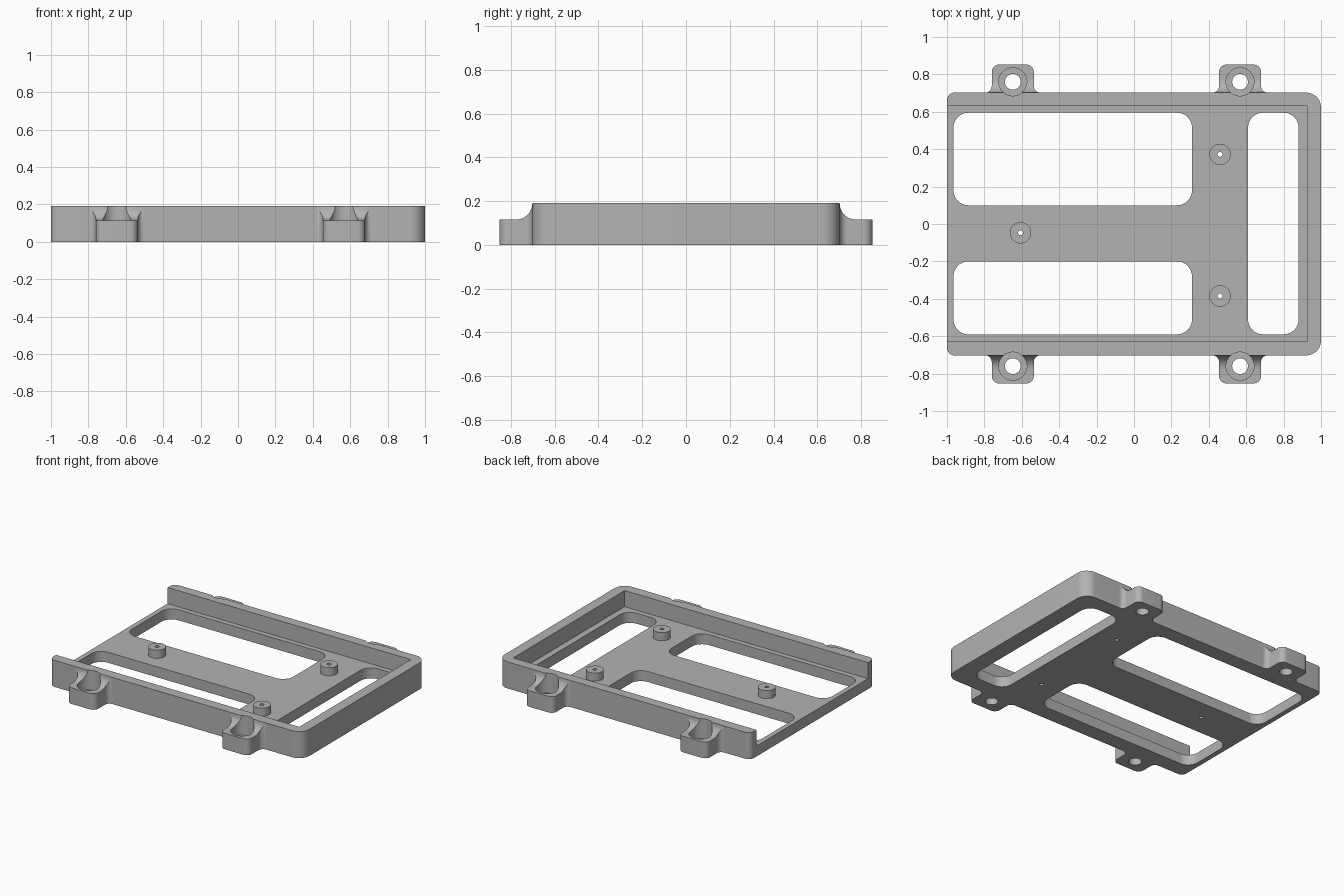
import bpy, bmesh, math
from mathutils import Matrix, Vector

if "Cube" in bpy.data.objects:
    bpy.data.objects.remove(bpy.data.objects["Cube"], do_unlink=True)

grey = bpy.data.materials.new("plain grey")
grey.use_nodes = True
grey.diffuse_color = (0.45, 0.45, 0.45, 1)
grey.node_tree.nodes["Principled BSDF"].inputs["Base Color"].default_value = grey.diffuse_color

HEIGHT, FLOOR, EAR_TOP = 0.19, 0.075, 0.115
WALL_Y, EAR_Y, HOLE_Y = 0.7025, 0.8525, 0.76


def rounded(corners, steps=10):
    """Outline from right-angled (x, y, radius) corners."""
    out = []
    for i, (x, y, r) in enumerate(corners):
        p = Vector((x, y))
        if not r:
            out.append(p)
            continue
        u = (Vector(corners[i - 1][:2]) - p).normalized()
        v = (Vector(corners[(i + 1) % len(corners)][:2]) - p).normalized()
        for k in range(steps + 1):
            t = math.pi / 2 * k / steps
            out.append(p + r * (u * (1 - math.sin(t)) + v * (1 - math.cos(t))))
    return out


def rect(x0, x1, y0, y1, left=0, right=0):
    return rounded([(x0, y0, left), (x1, y0, right), (x1, y1, right), (x0, y1, left)])


def disc(x, y, r, n=48):
    return [Vector((x + r * math.cos(math.tau * k / n), y + r * math.sin(math.tau * k / n)))
            for k in range(n)]


def prism(name, outline, z0, z1, matrix=Matrix()):
    bm = bmesh.new()
    face = bm.faces.new([bm.verts.new((p.x, p.y, z0)) for p in outline])
    top = bmesh.ops.extrude_face_region(bm, geom=[face])["geom"]
    bmesh.ops.translate(bm, vec=(0, 0, z1 - z0),
                        verts=[g for g in top if isinstance(g, bmesh.types.BMVert)])
    bm.transform(matrix)
    bmesh.ops.recalc_face_normals(bm, faces=bm.faces)
    mesh = bpy.data.meshes.new(name)
    bm.to_mesh(mesh)
    bm.free()
    mesh.materials.append(grey)
    obj = bpy.data.objects.new(name, mesh)
    bpy.context.collection.objects.link(obj)
    return obj


def combine(target, tool, operation):
    tool.hide_render = True
    mod = target.modifiers.new("combine", "BOOLEAN")
    mod.operation, mod.object, mod.solver = operation, tool, "EXACT"
    bpy.context.view_layer.objects.active = target
    bpy.ops.object.modifier_apply(modifier=mod.name)
    bpy.data.objects.remove(tool, do_unlink=True)


def cut(target, outline, z0, z1, matrix=Matrix()):
    combine(target, prism("cutter", outline, z0, z1, matrix), "DIFFERENCE")


# Tray body with a pocket open on the right-hand end
tray = prism("mounting_tray", rect(-1, 1, -WALL_Y, WALL_Y, 0.04, 0.08), 0, HEIGHT)
cut(tray, rect(-1.2, 0.925, -0.628, 0.632), FLOOR, 0.4)

# Floor windows
for x0, x1, y0, y1 in ((-0.965, 0.31, 0.10, 0.595),
                       (-0.965, 0.31, -0.59, -0.20),
                       (0.61, 0.88, -0.59, 0.595)):
    cut(tray, rect(x0, x1, y0, y1, 0.08, 0.08), -0.1, 0.3)

# Screw ears, blended into the side walls and scooped on top
x_along = Matrix(((0, 0, 1, 0), (1, 0, 0, 0), (0, 1, 0, 0), (0, 0, 0, 1)))
scoop = rounded([(WALL_Y, 0.3, 0), (WALL_Y, EAR_TOP, HEIGHT - EAR_TOP),
                 (1, EAR_TOP, 0), (1, 0.3, 0)])
half = [(0.15, 0.66, 0), (0.15, WALL_Y, 0), (0.1125, WALL_Y, 0.035), (0.1125, EAR_Y, 0.04)]
for cx in (-0.648, 0.567):
    outline = rounded([(cx - x, y, r) for x, y, r in half] +
                      [(cx + x, y, r) for x, y, r in reversed(half)])
    for side in (-1, 1):
        flip = Matrix.Diagonal((1, side, 1, 1))
        ear = prism("screw_ear", outline, 0, HEIGHT, flip)
        cut(ear, scoop, cx - 0.3, cx + 0.3, flip @ x_along)
        combine(tray, ear, "UNION")
        cut(tray, disc(cx, side * HOLE_Y, 0.075), 0.05, 0.4)
        cut(tray, disc(cx, side * HOLE_Y, 0.042), -0.1, 0.3)

# Standoffs with pilot holes
for x, y in ((0.46, 0.372), (0.46, -0.385), (-0.607, -0.047)):
    combine(tray, prism("standoff", disc(x, y, 0.057), 0.04, 0.133), "UNION")
    cut(tray, disc(x, y, 0.013, 20), -0.1, 0.3)

# Smooth the round surfaces, keep the edges crisp
bpy.ops.object.select_all(action="DESELECT")
tray.select_set(True)
bpy.context.view_layer.objects.active = tray
bpy.ops.object.shade_smooth_by_angle(angle=math.radians(30))
